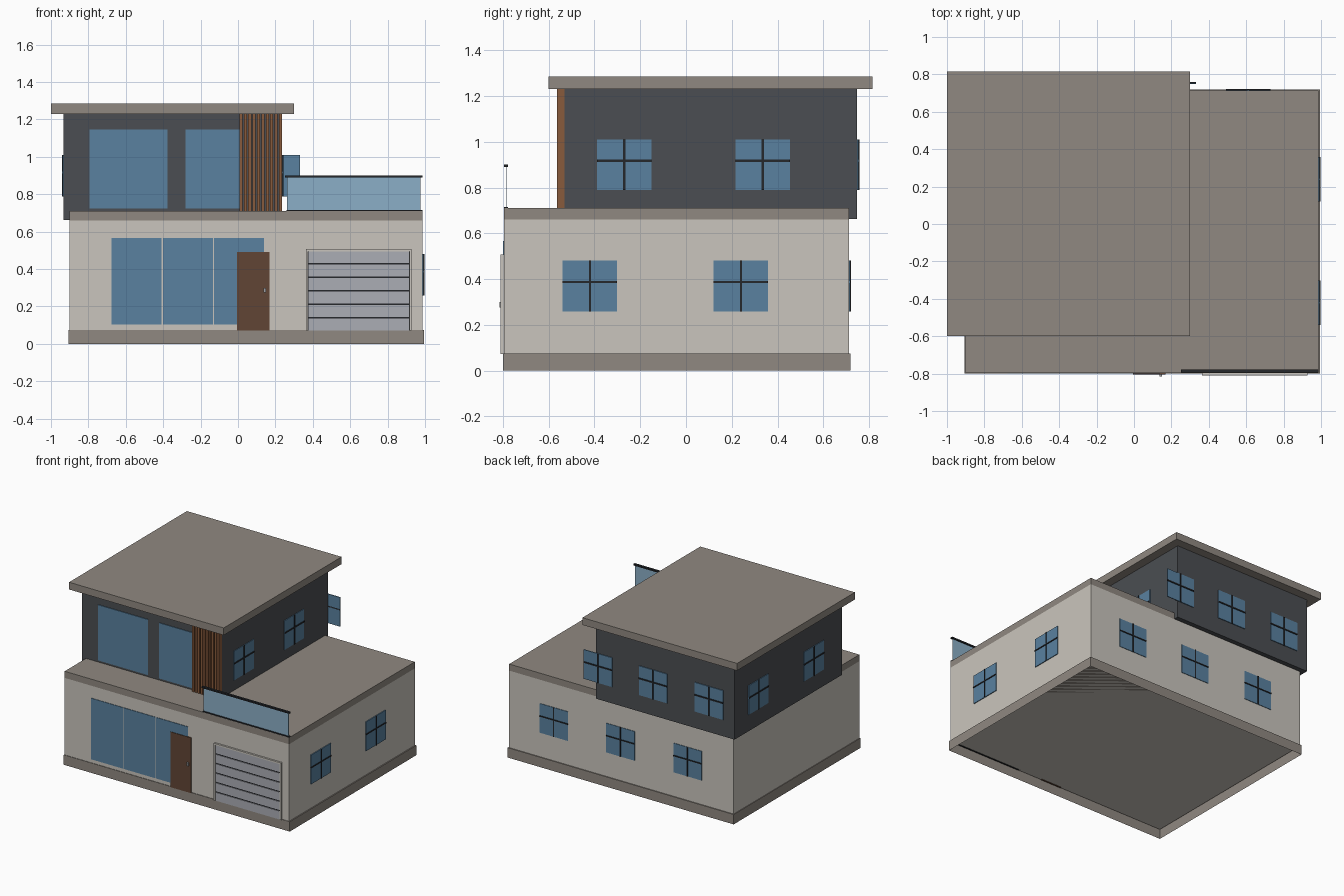
import bpy, bmesh
from mathutils import Vector

cube = bpy.data.objects.get("Cube")
if cube:
    bpy.data.objects.remove(cube, do_unlink=True)


def material(name, rgb):
    m = bpy.data.materials.new(name)
    m.use_nodes = True
    m.diffuse_color = (*rgb, 1)
    m.node_tree.nodes["Principled BSDF"].inputs["Base Color"].default_value = (*rgb, 1)
    return m


plaster = material("cream plaster", (0.59, 0.56, 0.51))
concrete = material("warm grey concrete", (0.28, 0.25, 0.22))
cladding = material("charcoal cladding", (0.07, 0.076, 0.085))
glass = material("blue glass", (0.10, 0.22, 0.35))
pale_glass = material("pale balcony glass", (0.26, 0.43, 0.57))
timber = material("timber", (0.25, 0.105, 0.045))
door_wood = material("dark door wood", (0.12, 0.06, 0.035))
garage_grey = material("garage grey", (0.41, 0.42, 0.46))
metal = material("black metal", (0.018, 0.02, 0.024))
steel = material("handle steel", (0.35, 0.35, 0.36))


def box(name, x, y, z, mat, open_bottom=False):
    """Box from (low, high) ranges on each axis."""
    bm = bmesh.new()
    bmesh.ops.create_cube(bm, size=1)
    for v in bm.verts:
        v.co = Vector([r[0] if c < 0 else r[1] for c, r in zip(v.co, (x, y, z))])
    if open_bottom:
        bm.normal_update()
        bmesh.ops.delete(bm, geom=[f for f in bm.faces if f.normal.z < -0.5], context="FACES")
    mesh = bpy.data.meshes.new(name)
    bm.to_mesh(mesh)
    bm.free()
    mesh.materials.append(mat)
    ob = bpy.data.objects.new(name, mesh)
    bpy.context.collection.objects.link(ob)
    return ob


def around(c, half):
    return (c - half, c + half)


def window(name, axis, side, wall, centre, z, bar):
    """Pane with a cross of bars, on a wall facing side * axis."""
    def plate(part, along, height, depth, mat):
        across = sorted((wall - side * 0.002, wall + side * depth))
        x, y = (across, along) if axis == "x" else (along, across)
        box(f"{name}_{part}", x, y, height, mat)
    span, tall = around(centre, 0.119), around(z, 0.111)
    plate("pane", span, tall, 0.004, glass)
    plate("upright_bar", around(centre, bar), tall, 0.009, metal)
    plate("cross_bar", span, around(z + 0.017, bar), 0.009, metal)


# Ground floor
box("plinth", (-0.905, 0.995), (-0.80, 0.72), (0, 0.075), concrete, open_bottom=True)
box("ground_floor_walls", (-0.90, 0.987), (-0.796, 0.713), (0.075, 0.66), plaster)
box("terrace_slab", (-0.90, 0.987), (-0.796, 0.713), (0.66, 0.71), concrete)

# Upper floor
box("upper_floor_walls", (-0.932, 0.234), (-0.54, 0.748), (0.662, 1.23), cladding)
box("roof_slab", (-1.0, 0.30), (-0.60, 0.815), (1.23, 1.285), concrete)

# Timber screen at the front corner
slats = 10
for i in range(slats):
    x = 0.008 + i * 0.0234
    box(f"timber_slat_{i + 1}", (x, x + 0.0165), (-0.563, -0.53), (0.71, 1.23), timber)

# Large front windows
for i in range(3):
    x = -0.675 + i * 0.2735
    box(f"living_room_pane_{i + 1}", (x, x + 0.267), (-0.80, -0.795), (0.103, 0.567), glass)
for i, span in enumerate([(-0.795, -0.377), (-0.282, 0.008)]):
    box(f"bedroom_pane_{i + 1}", span, (-0.545, -0.538), (0.725, 1.147), glass)

# Small cross-bar windows
for i, x in enumerate([0.61, 0.05, -0.515]):
    window(f"lower_back_window_{i + 1}", "y", 1, 0.713, x, 0.37, 0.004)
for i, x in enumerate([0.213, -0.25, -0.72]):
    window(f"upper_back_window_{i + 1}", "y", 1, 0.75, x, 0.90, 0.005)
for i, y in enumerate([-0.42, 0.24]):
    window(f"lower_side_window_{i + 1}", "x", 1, 0.989, y, 0.37, 0.004)
for i, y in enumerate([-0.27, 0.335]):
    window(f"upper_left_window_{i + 1}", "x", 1, 0.235, y, 0.90, 0.005)
for i, y in enumerate([-0.2, 0.465]):
    window(f"upper_right_window_{i + 1}", "x", -1, -0.933, y, 0.90, 0.005)

# Front door
box("front_door", (-0.006, 0.168), (-0.804, -0.79), (0.072, 0.492), door_wood)
box("door_handle", (0.137, 0.149), (-0.815, -0.803), (0.275, 0.30), steel)

# Garage door: surround, dark backing and six panels with gaps between
left, right, top = 0.363, 0.928, 0.507
for name, span in (("left_jamb", (left, left + 0.012)), ("right_jamb", (right - 0.012, right))):
    box(f"garage_{name}", span, (-0.81, -0.79), (0.072, top), plaster)
box("garage_lintel", (left, right), (-0.81, -0.79), (top - 0.012, top), plaster)
box("garage_backing", (left + 0.012, right - 0.012), (-0.801, -0.79), (0.072, top - 0.012), metal)
pitch = 0.0722
for i in range(6):
    z = 0.072 + i * pitch
    box(f"garage_panel_{i + 1}", (left + 0.014, right - 0.014), (-0.806, -0.80),
        (z, z + pitch - 0.009), garage_grey)

# Balcony railing
box("railing_top", (0.25, 0.987), (-0.795, -0.777), (0.89, 0.901), metal)
box("railing_base", (0.26, 0.987), (-0.795, -0.777), (0.708, 0.716), metal)
box("railing_glass", (0.262, 0.977), (-0.7865, -0.7855), (0.714, 0.892), pale_glass)
